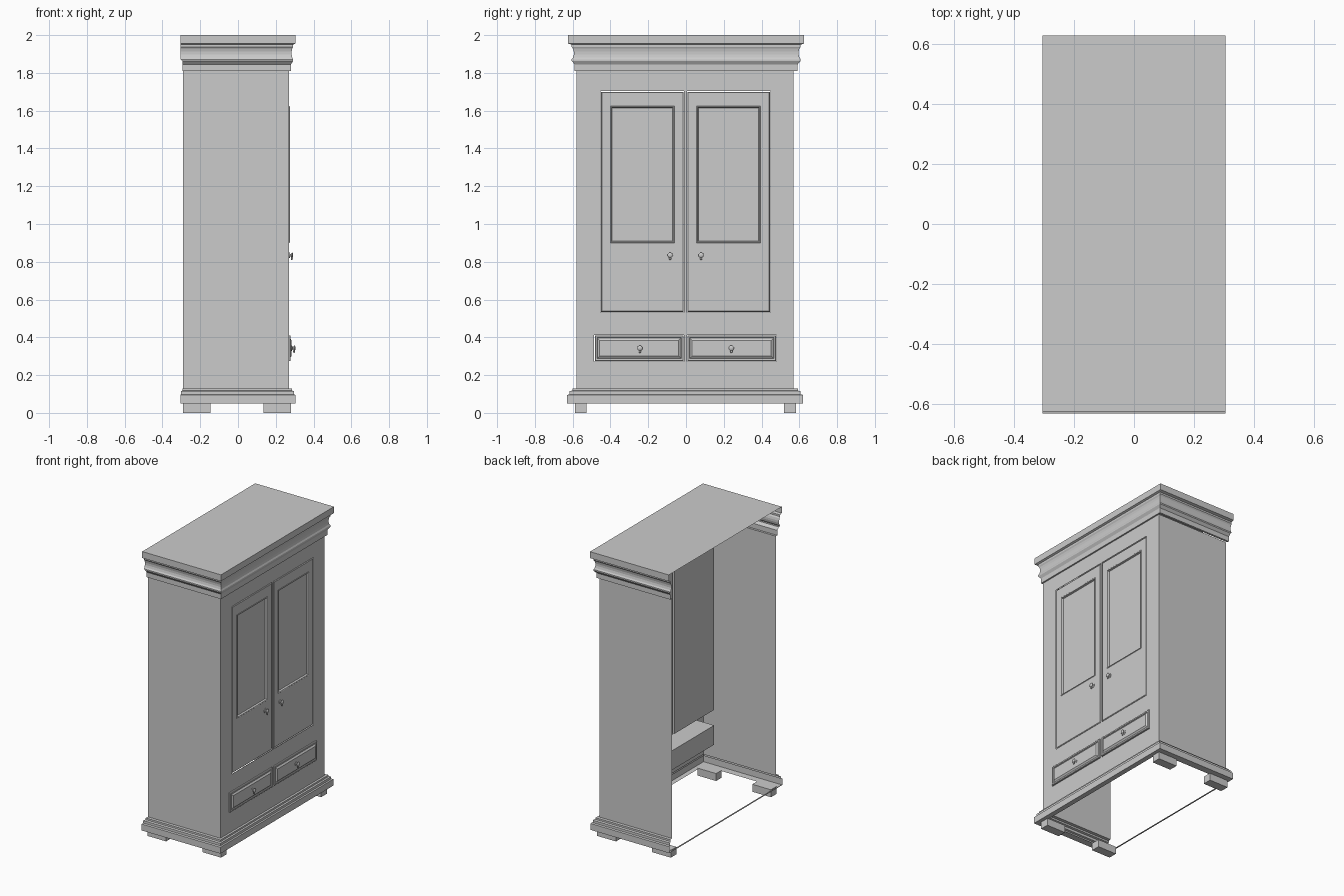
import bpy, bmesh, math
from mathutils import Matrix, Vector

if "Cube" in bpy.data.objects:
    bpy.data.objects.remove(bpy.data.objects["Cube"])


def finish(name, bm, smooth=False):
    bmesh.ops.recalc_face_normals(bm, faces=bm.faces)
    me = bpy.data.meshes.new(name)
    bm.to_mesh(me)
    bm.free()
    ob = bpy.data.objects.new(name, me)
    bpy.context.collection.objects.link(ob)
    if smooth:
        bpy.ops.object.select_all(action='DESELECT')
        ob.select_set(True)
        bpy.context.view_layer.objects.active = ob
        bpy.ops.object.shade_smooth_by_angle(angle=math.radians(40))
    return ob


def box(name, x0, x1, y0, y1, z0, z1):
    bm = bmesh.new()
    bmesh.ops.create_cube(bm, size=1)
    bmesh.ops.scale(bm, vec=(x1 - x0, y1 - y0, z1 - z0), verts=bm.verts)
    bmesh.ops.translate(bm, vec=((x0 + x1) / 2, (y0 + y1) / 2, (z0 + z1) / 2), verts=bm.verts)
    return finish(name, bm)


def u_sweep(name, profile, yc):
    """Moulding around front and both sides; profile rows: outward offset, height, back x."""
    bm = bmesh.new()
    rows = []
    for o, z, xb in profile:
        xf, h = 0.27 + 0.7 * o, 0.575 + o
        pts = [(xb, yc - h), (xf, yc - h), (xf, yc + h), (xb, yc + h)]
        rows.append([bm.verts.new((x, y, z)) for x, y in pts])
    for a, b in zip(rows, rows[1:]):
        for i in range(3):
            bm.faces.new((a[i], a[i + 1], b[i + 1], b[i]))
    return finish(name, bm)


def nested_rects(name, rects):
    """Join rectangles (x, y0, y1, z0, z1) from back to front and cap both ends."""
    bm = bmesh.new()
    loops = [[bm.verts.new((x, y, z)) for y, z in ((y0, z0), (y1, z0), (y1, z1), (y0, z1))]
             for x, y0, y1, z0, z1 in rects]
    for a, b in zip(loops, loops[1:]):
        for i in range(4):
            j = (i + 1) % 4
            bm.faces.new((a[i], a[j], b[j], b[i]))
    bm.faces.new(loops[0])
    bm.faces.new(loops[-1])
    return finish(name, bm)


def inset(r, x, d):
    return (x, r[0] + d, r[1] - d, r[2] + d, r[3] - d)


# Base plinth, open at the back and underneath
u_sweep("base_moulding", [(0.0, 0.05, -0.305), (0.05, 0.05, -0.305), (0.05, 0.095, -0.305),
                          (0.037, 0.098, -0.302), (0.037, 0.115, -0.302), (0.022, 0.118, -0.295),
                          (0.022, 0.13, -0.295), (0.0, 0.13, -0.29)], -0.005)
box("back_base_strip", -0.305, -0.297, -0.625, 0.615, 0.05, 0.054)

# Cornice and top
u_sweep("cornice", [(0.0, 1.81, -0.29), (0.015, 1.81, -0.295), (0.015, 1.845, -0.295),
                    (0.031, 1.863, -0.295), (0.031, 1.872, -0.305), (0.024, 1.882, -0.305),
                    (0.020, 1.897, -0.305), (0.020, 1.912, -0.305), (0.024, 1.928, -0.305),
                    (0.031, 1.938, -0.305), (0.031, 1.95, -0.305), (0.05, 1.955, -0.305),
                    (0.05, 2.0, -0.305)], 0.001)
bm = bmesh.new()
bm.faces.new([bm.verts.new(p) for p in ((-0.305, -0.624, 2), (0.305, -0.624, 2),
                                        (0.305, 0.626, 2), (-0.305, 0.626, 2))])
finish("top_board", bm)

# Side walls
for s, label in ((-1, "left"), (1, "right")):
    bm = bmesh.new()
    y = -0.005 + s * 0.575
    bm.faces.new([bm.verts.new(p) for p in ((-0.29, y, 0.13), (0.27, y, 0.13),
                                            (0.27, y, 1.81), (-0.29, y, 1.81))])
    finish(label + "_side_wall", bm)

# Front wall with openings for doors and drawers
ys = [-0.58, -0.487, -0.453, -0.011, 0.005, 0.447, 0.478, 0.57]
zs = [0.13, 0.272, 0.412, 0.531, 1.704, 1.81]
holes = {(1, 1), (2, 1), (4, 1), (5, 1), (2, 3), (4, 3)}
bm = bmesh.new()
grid = [[bm.verts.new((0.27, y, z)) for z in zs] for y in ys]
for i in range(len(ys) - 1):
    for j in range(len(zs) - 1):
        if (i, j) not in holes:
            bm.faces.new((grid[i][j], grid[i + 1][j], grid[i + 1][j + 1], grid[i][j + 1]))
finish("front_wall", bm)


def knob(name, y, z, x):
    """Back plate, turned knob and small hanging drop."""
    bm = bmesh.new()
    prof = [(0, 0), (0.015, 0), (0.015, 0.003), (0.007, 0.005), (0.006, 0.009),
            (0.012, 0.012), (0.014, 0.016), (0.010, 0.020), (0, 0.021)]
    vs = [bm.verts.new((d, r, 0)) for r, d in prof]
    es = [bm.edges.new(e) for e in zip(vs, vs[1:])]
    bmesh.ops.spin(bm, geom=vs + es, axis=(1, 0, 0), cent=(0, 0, 0),
                   angle=2 * math.pi, steps=20)
    bmesh.ops.remove_doubles(bm, verts=bm.verts, dist=1e-4)
    bmesh.ops.create_uvsphere(bm, u_segments=12, v_segments=8, radius=1,
                              matrix=Matrix.Translation((0.014, 0, -0.016))
                              @ Matrix.Diagonal((0.005, 0.006, 0.011, 1)))
    bmesh.ops.translate(bm, vec=Vector((x, y, z)), verts=bm.verts)
    finish(name, bm, True)


for s, label in ((-1, "left"), (1, "right")):
    def span(a, b, c=-0.003):
        return tuple(sorted((c + s * a, c + s * b)))
    # Door with recessed upper panel
    door = (*span(0.010, 0.447), 0.535, 1.70)
    hole = (*span(0.058, 0.398), 0.90, 1.625)
    nested_rects(label + "_door", [inset(door, 0.10, 0), inset(door, 0.267, 0), inset(door, 0.271, 0.004),
                                   inset(hole, 0.271, 0), inset(hole, 0.274, 0.003),
                                   inset(hole, 0.272, 0.007), inset(hole, 0.260, 0.010)])
    # Drawer with raised front
    front = (*span(0.010, 0.480), 0.275, 0.41)
    nested_rects(label + "_drawer", [inset(front, 0.12, 0), inset(front, 0.276, 0), inset(front, 0.279, 0.003),
                                     inset(front, 0.279, 0.012), inset(front, 0.275, 0.014),
                                     inset(front, 0.284, 0.026)])
    # Pulls
    knob(label + "_door_knob", -0.002 + s * 0.082, 0.835, 0.271)
    knob(label + "_drawer_knob", -0.002 + s * 0.242, 0.343, 0.283)
    # Feet
    for x0, end in ((-0.29, "back"), (0.135, "front")):
        y0, y1 = span(0.523, 0.585)
        box(end + "_" + label + "_foot", x0, x0 + 0.145, y0, y1, 0, 0.052)
